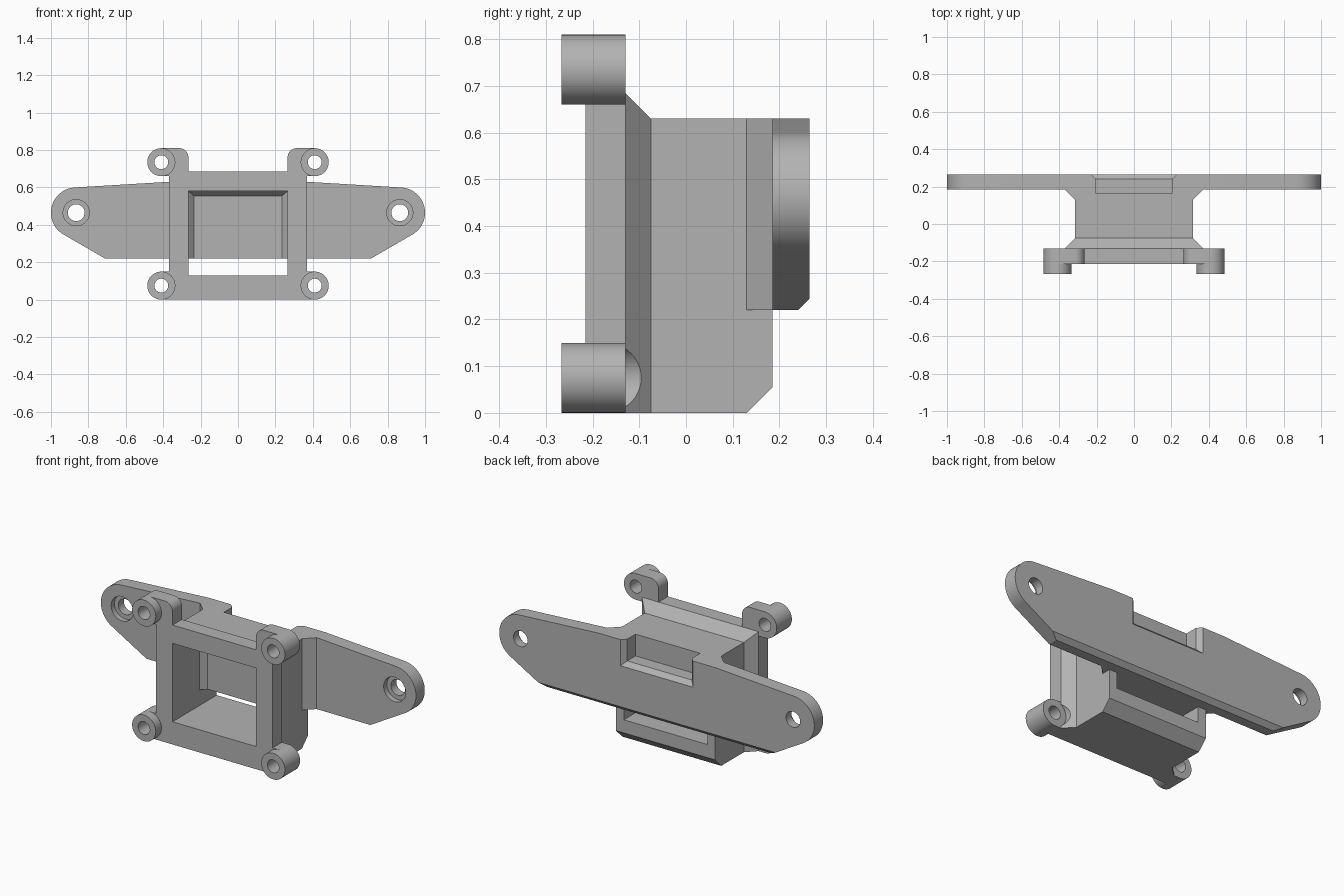
import bpy, bmesh
from math import cos, sin, radians

cube = bpy.data.objects.get("Cube")
if cube:
    bpy.data.objects.remove(cube, do_unlink=True)

grey = bpy.data.materials.new("plain grey")
grey.use_nodes = True
COLOUR = (0.45, 0.45, 0.45, 1)
grey.diffuse_color = COLOUR
grey.node_tree.nodes["Principled BSDF"].inputs["Base Color"].default_value = COLOUR


def rect(half, low, high):
    return [(-half, low), (half, low), (half, high), (-half, high)]


def arc(cx, cz, r, start, end, steps):
    angles = [radians(start + (end - start) * i / steps) for i in range(steps + 1)]
    return [(cx + r * cos(a), cz + r * sin(a)) for a in angles]


def circle(cx, cz, r):
    return arc(cx, cz, r, 0, 360, 48)[:-1]


def loft(name, *sections):
    """Solid through (y, xz outline) sections with equal point counts."""
    bm = bmesh.new()
    loops = [[bm.verts.new((x, y, z)) for x, z in outline] for y, outline in sections]
    n = len(loops[0])
    for a, b in zip(loops, loops[1:]):
        for i in range(n):
            j = (i + 1) % n
            bm.faces.new((a[i], a[j], b[j], b[i]))
    bm.faces.new(loops[0])
    bm.faces.new(loops[-1])
    bmesh.ops.recalc_face_normals(bm, faces=bm.faces)
    mesh = bpy.data.meshes.new(name)
    bm.to_mesh(mesh)
    bm.free()
    mesh.materials.append(grey)
    obj = bpy.data.objects.new(name, mesh)
    bpy.context.collection.objects.link(obj)
    return obj


def combine(target, tool, operation):
    """Apply one boolean and discard the tool."""
    tool.hide_render = True
    mod = target.modifiers.new("join", 'BOOLEAN')
    mod.operation, mod.solver, mod.object = operation, 'EXACT', tool
    bpy.ops.object.select_all(action='DESELECT')
    bpy.context.view_layer.objects.active = target
    target.select_set(True)
    bpy.ops.object.modifier_apply(modifier=mod.name)
    bpy.data.objects.remove(tool, do_unlink=True)


# Box body with a flared front frame and a chamfered lower back edge
bracket = loft("mounting_bracket",
               (-0.215, rect(0.37, 0, 0.685)), (-0.13, rect(0.37, 0, 0.685)),
               (-0.075, rect(0.315, 0, 0.63)), (0.13, rect(0.315, 0, 0.63)),
               (0.185, rect(0.315, 0.055, 0.63)))

# Flared gusset between body and back plate
combine(bracket, loft("gusset", (0.13, rect(0.315, 0.22, 0.63)),
                      (0.185, rect(0.37, 0.22, 0.63)),
                      (0.2, rect(0.37, 0.22, 0.63))), 'UNION')


# Winged back plate, chamfered along its lower back edge
def wing(corner_x, low):
    half = [(corner_x, low)] + arc(0.865, 0.465, 0.135, -60, 87, 28) + [(0.37, 0.63)]
    return half + [(-x, z) for x, z in reversed(half)]


combine(bracket, loft("back_plate", (0.185, wing(0.711, 0.22)),
                      (0.24, wing(0.711, 0.22)), (0.265, wing(0.754, 0.245))), 'UNION')

# Four screw lugs: a tab on the frame and a round boss
LUG_X, LOW_Z, HIGH_Z, LUG_R = 0.41, 0.075, 0.735, 0.075
for side in (1, -1):
    low_tab = [(0.3, 0), (LUG_X, 0), (LUG_X, 0.15), (0.3, 0.15)]
    high_tab = [(0.265, 0.66), (LUG_X, 0.66), (LUG_X, 0.81)]
    high_tab += arc(0.315, 0.76, 0.05, 90, 180, 10)
    for z, tab in ((LOW_Z, low_tab), (HIGH_Z, high_tab)):
        tab = [(side * x, h) for x, h in tab]
        boss = circle(side * LUG_X, z, LUG_R)
        combine(bracket, loft("lug_tab", (-0.215, tab), (-0.13, tab)), 'UNION')
        combine(bracket, loft("lug_boss", (-0.267, boss), (-0.13, boss)), 'UNION')

# Front cavity with a bevelled end, and the slot running out under the plate
combine(bracket, loft("cavity", (-0.3, rect(0.265, 0.13, 0.58)),
                      (0.03, rect(0.265, 0.13, 0.58)),
                      (0.06, rect(0.235, 0.13, 0.555))), 'DIFFERENCE')
combine(bracket, loft("slot", (-0.3, rect(0.265, 0.13, 0.22)),
                      (0.3, rect(0.265, 0.13, 0.22))), 'DIFFERENCE')

# Refill nothing above the slot; cut the bevelled notch in the upper back
combine(bracket, loft("notch", (0.165, rect(0.205, 0.505, 0.7)),
                      (0.24, rect(0.205, 0.505, 0.7)),
                      (0.275, rect(0.24, 0.47, 0.7))), 'DIFFERENCE')


# Screw holes, counterbores and the clearance behind the lower lugs
def drill(x, z, r, y0, y1):
    outline = circle(x, z, r)
    combine(bracket, loft("drill", (y0, outline), (y1, outline)), 'DIFFERENCE')


for side in (1, -1):
    for z in (LOW_Z, HIGH_Z):
        drill(side * LUG_X, z, 0.037, -0.3, -0.1)
    drill(side * LUG_X, LOW_Z, LUG_R - 0.001, -0.13, -0.06)
    drill(side * 0.865, 0.465, 0.045, 0.15, 0.3)
    drill(side * 0.865, 0.465, 0.07, 0.15, 0.215)

bpy.context.view_layer.objects.active = bracket
bracket.select_set(True)
bpy.ops.object.shade_smooth_by_angle(angle=radians(25))
